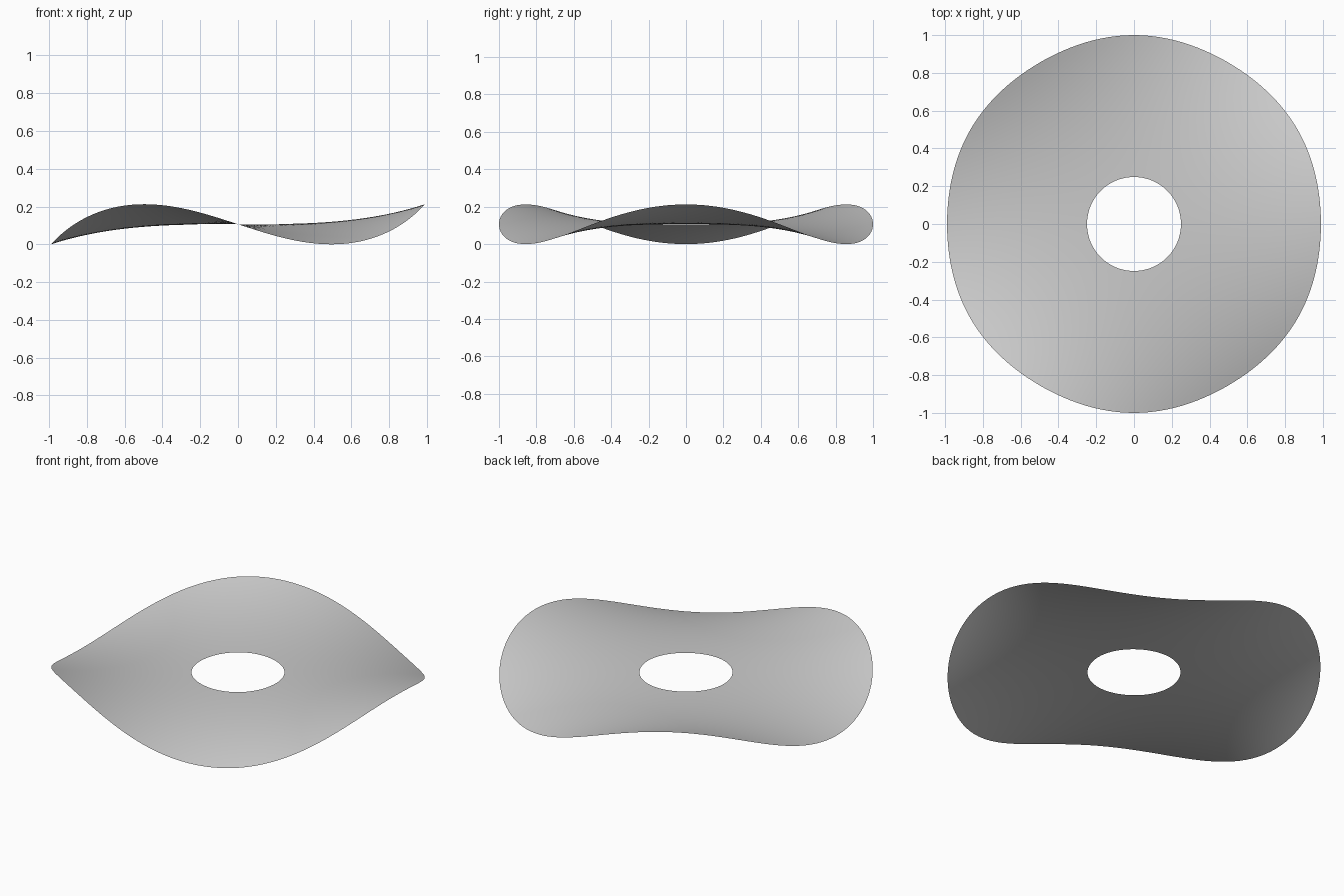
import bpy
import bmesh
from math import cos, sin, tau

if "Cube" in bpy.data.objects:
    bpy.data.objects.remove(bpy.data.objects["Cube"], do_unlink=True)

INNER, OUTER = 0.1, 0.4     # parameter radii of the hole and the rim
RINGS, SEGMENTS = 24, 144
SCALE = 1 / (OUTER + OUTER**5 / 5)
LIFT = SCALE * 2 / 3 * OUTER**3


def saddle_point(r, a):
    """Three-lobed minimal surface, raised to stand on the ground."""
    bend = r**5 / 5
    return (SCALE * (r * cos(a) - bend * cos(5 * a)),
            SCALE * (r * sin(a) + bend * sin(5 * a)),
            SCALE * 2 / 3 * r**3 * cos(3 * a) + LIFT)


# Sheet material
grey = bpy.data.materials.new("light_grey")
grey.use_nodes = True
colour = (0.6, 0.6, 0.6, 1)
grey.diffuse_color = colour
grey.node_tree.nodes["Principled BSDF"].inputs["Base Color"].default_value = colour

# Wavy ring sheet: concentric rings of points joined by quads
bm = bmesh.new()
rings = []
for i in range(RINGS + 1):
    r = INNER + (OUTER - INNER) * i / RINGS
    rings.append([bm.verts.new(saddle_point(r, tau * j / SEGMENTS))
                  for j in range(SEGMENTS)])
for inner, outer in zip(rings, rings[1:]):
    for j in range(SEGMENTS):
        k = (j + 1) % SEGMENTS
        face = bm.faces.new((inner[j], outer[j], outer[k], inner[k]))
        face.smooth = True

mesh = bpy.data.meshes.new("wavy_ring_sheet")
bm.to_mesh(mesh)
bm.free()
mesh.materials.append(grey)
sheet = bpy.data.objects.new("wavy_ring_sheet", mesh)
bpy.context.collection.objects.link(sheet)
